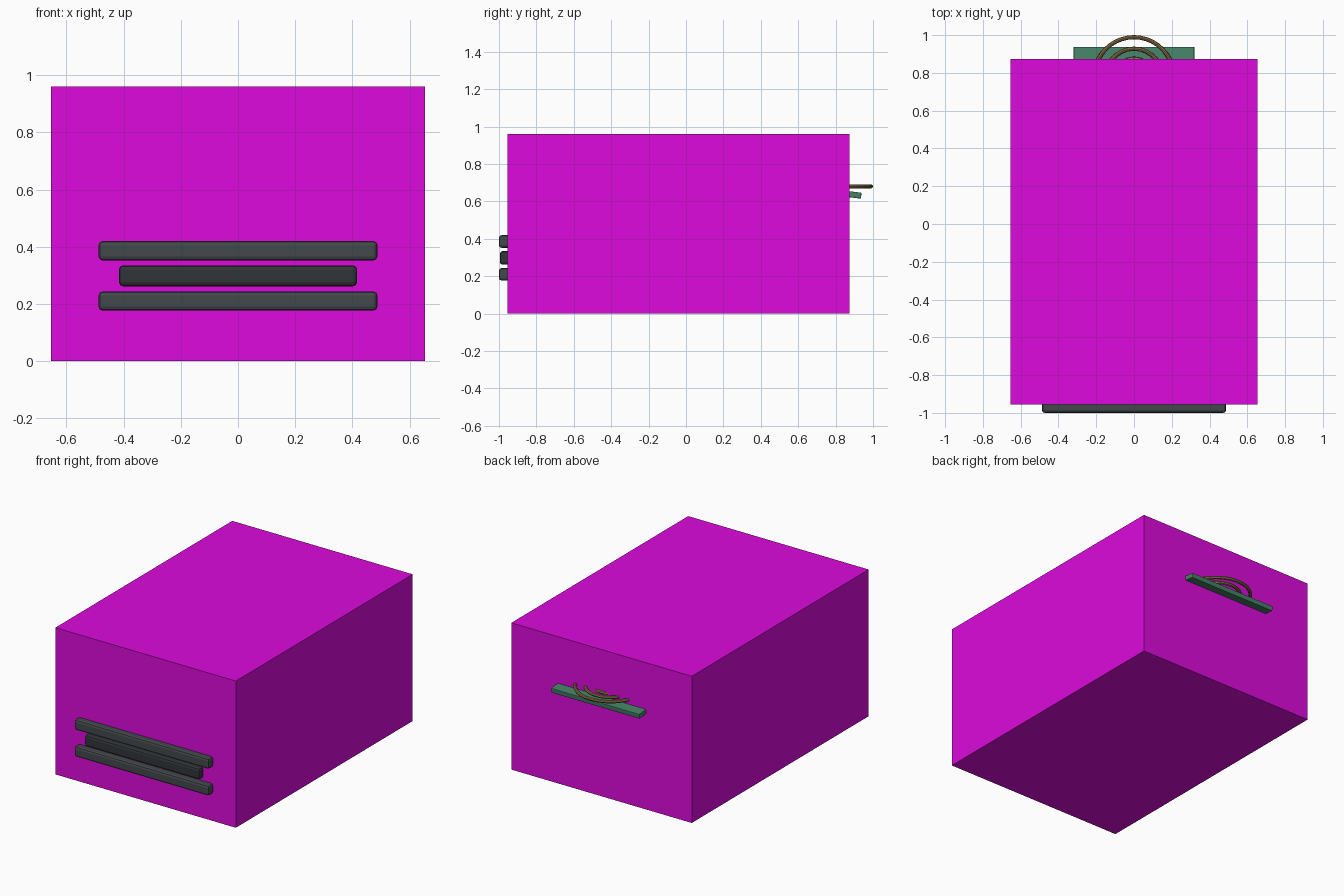
import bpy
import math

if "Cube" in bpy.data.objects:
    bpy.data.objects.remove(bpy.data.objects["Cube"])


def material(name, rgb):
    m = bpy.data.materials.new(name)
    m.diffuse_color = (*rgb, 1)
    m.use_nodes = True
    m.node_tree.nodes["Principled BSDF"].inputs["Base Color"].default_value = m.diffuse_color
    return m


MAGENTA = material("magenta", (0.72, 0.003, 0.72))
DARK = material("dark_grey", (0.055, 0.065, 0.07))
DARKER = material("darker_grey", (0.03, 0.035, 0.04))
GREEN = material("green", (0.06, 0.22, 0.13))
ROPE = material("rope_tan", (0.25, 0.17, 0.07))


def box(name, lo, hi, mat, bevel=0.0, tilt=0.0):
    """Box between two corners, optionally bevelled and tilted about x."""
    centre = [(a + b) / 2 for a, b in zip(lo, hi)]
    bpy.ops.mesh.primitive_cube_add(size=1, location=centre)
    ob = bpy.context.object
    ob.name = name
    ob.scale = [b - a for a, b in zip(lo, hi)]
    bpy.ops.object.transform_apply(location=False, rotation=False, scale=True)
    ob.rotation_euler.x = tilt
    ob.data.materials.append(mat)
    if bevel:
        mod = ob.modifiers.new("bevel", 'BEVEL')
        mod.width = bevel
        mod.segments = 2
    return ob


# main body
box("body", (-0.653, -0.955, 0), (0.653, 0.873, 0.96), MAGENTA)

# front bumper: two long rails with a shorter, recessed rail between
for name, half, front, z0, z1, mat in (
        ("upper_front_rail", 0.487, -1.0, 0.352, 0.42, DARK),
        ("middle_front_rail", 0.416, -0.995, 0.262, 0.335, DARKER),
        ("lower_front_rail", 0.487, -1.0, 0.177, 0.244, DARK)):
    box(name, (-half, front, z0), (half, front + 0.08, z1), mat, 0.014)

# sloping rear shelf, running on into the body
box("rear_shelf", (-0.32, 0.64, 0.633), (0.32, 0.938, 0.665), GREEN, 0.004,
    math.radians(-7))

# coiled rope lying on the shelf
for i, radius in enumerate((0.211, 0.15, 0.097)):
    bpy.ops.mesh.primitive_torus_add(
        location=(0, 0.778, 0.681), major_radius=radius, minor_radius=0.011,
        major_segments=40, minor_segments=8)
    coil = bpy.context.object
    coil.name = f"rope_coil_{i + 1}"
    coil.data.materials.append(ROPE)
    bpy.ops.object.shade_smooth_by_angle()
